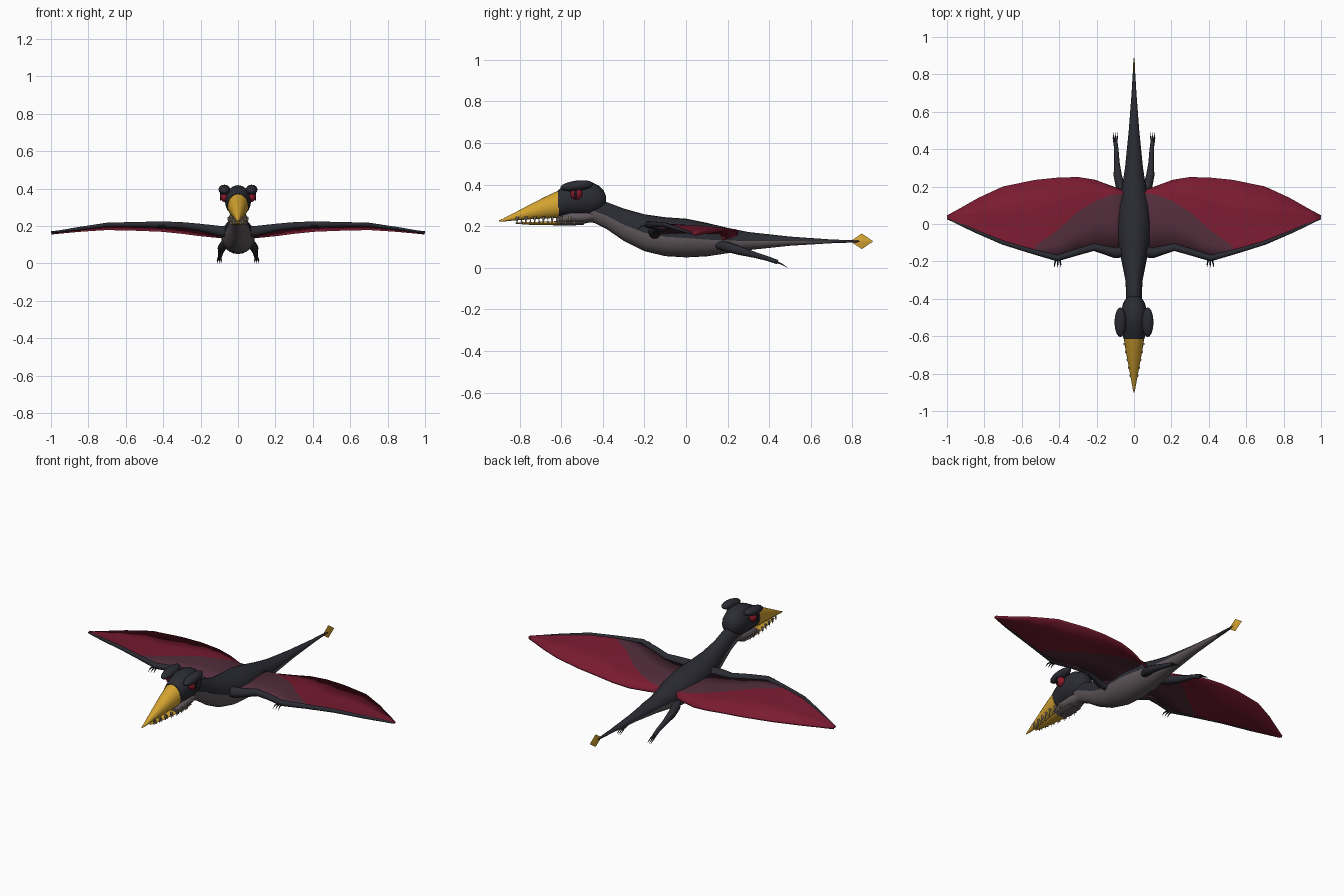
import bpy, bmesh, math
from mathutils import Vector

if "Cube" in bpy.data.objects:
    bpy.data.objects.remove(bpy.data.objects["Cube"])

def mat(name, rgb):
    m = bpy.data.materials.new(name)
    m.diffuse_color = (*rgb, 1)
    m.use_nodes = True
    m.node_tree.nodes["Principled BSDF"].inputs["Base Color"].default_value = m.diffuse_color
    return m

DARK = mat("charcoal skin", (0.024, 0.025, 0.033))
BELLY = mat("grey belly", (0.118, 0.098, 0.104))
GOLD = mat("gold horn", (0.66, 0.37, 0.03))
RED = mat("crimson membrane", (0.195, 0.011, 0.03))
PLUM = mat("plum membrane", (0.085, 0.027, 0.044))
EYE = mat("red eye", (0.26, 0.01, 0.025))
TOOTH = mat("ivory", (0.42, 0.33, 0.22))
BLACK = mat("black pupil", (0.008, 0.008, 0.01))

def finish(name, bm, mats, smooth=True):
    bmesh.ops.recalc_face_normals(bm, faces=bm.faces)
    me = bpy.data.meshes.new(name)
    bm.to_mesh(me)
    bm.free()
    ob = bpy.data.objects.new(name, me)
    bpy.context.collection.objects.link(ob)
    for m in mats:
        me.materials.append(m)
    if smooth:
        bpy.ops.object.select_all(action='DESELECT')
        ob.select_set(True)
        bpy.context.view_layer.objects.active = ob
        bpy.ops.object.shade_smooth_by_angle(angle=math.radians(50))
    return ob

def skin(bm, rings):
    n = len(rings[0])
    for a, b in zip(rings, rings[1:]):
        for i in range(n):
            bm.faces.new((a[i], a[(i + 1) % n], b[(i + 1) % n], b[i]))
    bm.faces.new(rings[0])
    bm.faces.new(rings[-1])

def loft(name, stations, mats, n=20, under=None):
    """Oval rings along y from (y, bottom, top, half width); lower faces may take a second colour."""
    bm = bmesh.new()
    rings = []
    for y, lo, hi, w in stations:
        c, h = (lo + hi) / 2, (hi - lo) / 2
        rings.append([bm.verts.new((w * math.cos(2 * math.pi * i / n), y,
                                    c + h * math.sin(2 * math.pi * i / n))) for i in range(n)])
    skin(bm, rings)
    if under:
        bm.faces.ensure_lookup_table()
        for k in range(len(rings) - 1):
            for i in range(n // 2, n):
                f = bm.faces[k * n + i]
                if under[0] < f.calc_center_median().y < under[1]:
                    f.material_index = 1
    return finish(name, bm, mats)

def add_tube(bm, pts, radii, n=8):
    pts = [Vector(p) for p in pts]
    rings = []
    for i, p in enumerate(pts):
        d = (pts[min(i + 1, len(pts) - 1)] - pts[max(i - 1, 0)]).normalized()
        s = d.cross(Vector((0, 0, 1))).normalized()
        u = s.cross(d)
        rings.append([bm.verts.new(p + radii[i] * (s * math.cos(t) + u * math.sin(t)))
                      for t in (2 * math.pi * j / n for j in range(n))])
    skin(bm, rings)

def ball(name, loc, size, m, rot=(0, 0, 0), seg=18):
    bm = bmesh.new()
    bmesh.ops.create_uvsphere(bm, u_segments=seg, v_segments=12, radius=1)
    for v in bm.verts:
        v.co = Vector((v.co.x * size[0], v.co.y * size[1], v.co.z * size[2]))
    ob = finish(name, bm, [m])
    ob.location, ob.rotation_euler = loc, rot
    return ob

# Body, neck and tail in one loft
loft("body", [(-.49, .225, .33, .035), (-.44, .215, .33, .043), (-.38, .185, .315, .042),
              (-.30, .13, .285, .046), (-.20, .08, .257, .066), (-.10, .056, .243, .086),
              (0, .05, .236, .091), (.10, .055, .216, .084), (.20, .07, .192, .064),
              (.30, .085, .172, .048), (.50, .106, .15, .028), (.70, .118, .136, .013),
              (.85, .123, .131, .004)], [DARK, BELLY], 24, (-.5, .72))

# Head, beak and jaw
loft("head", [(-.385, .315, .345, .018), (-.395, .29, .37, .04), (-.42, .265, .395, .057),
              (-.46, .25, .415, .068), (-.51, .25, .418, .07), (-.56, .25, .405, .067),
              (-.615, .25, .374, .056)], [DARK])
loft("upper_beak", [(-.61, .24, .373, .055), (-.68, .237, .34, .044), (-.75, .233, .304, .031),
                    (-.82, .228, .267, .018), (-.88, .222, .236, .007), (-.9, .222, .228, .002)], [GOLD])
loft("cheek", [(-.43, .225, .275, .035), (-.49, .212, .275, .05), (-.56, .213, .27, .052),
               (-.625, .212, .24, .04)], [BELLY])
loft("lower_jaw", [(-.60, .204, .225, .04), (-.68, .205, .222, .029), (-.76, .207, .22, .019),
                   (-.82, .212, .218, .006)], [GOLD], 12)
loft("jaw_hinge", [(-.49, .207, .225, .04), (-.55, .203, .225, .044), (-.61, .203, .224, .04)], [BELLY], 12)

# Teeth: both rows, both sides
bm = bmesh.new()
for s in (-1, 1):
    for i in range(7):
        y = -.81 + i * .042
        w = min(.016 + (y + .82) * .19, .05)
        add_tube(bm, [(s * w, y, .246), (s * (w + .002), y - .003, .21)], [.008, .0006], 6)
        add_tube(bm, [(s * w * .82, y + .021, .212), (s * w * .9, y + .019, .236)], [.006, .0006], 6)
finish("teeth", bm, [TOOTH], False)

# Eyes under heavy brows
for s, side in ((-1, "left"), (1, "right")):
    ball(side + "_eye", (s * .072, -.527, .357), (.023, .029, .029), EYE)
    ball(side + "_pupil", (s * .0925, -.53, .357), (.0045, .008, .023), BLACK, seg=10)
    ball(side + "_brow", (s * .073, -.525, .394), (.031, .08, .025), DARK, (math.radians(7), 0, 0))

# Wing stations: x, leading y, plum border y, trailing y, leading z, middle z, trailing z
WING = [(.04, -.13, .165, .17, .165, .165, .135), (.12, -.15, .155, .20, .172, .172, .142),
        (.21, -.12, .12, .235, .185, .182, .152), (.30, -.14, .065, .25, .195, .194, .164),
        (.41, -.18, -.035, .247, .203, .203, .175), (.53, -.15, -.12, .235, .204, .205, .18),
        (.70, -.10, -.09, .20, .202, .203, .184), (.83, -.045, -.035, .14, .186, .187, .176),
        (.94, .003, .01, .077, .17, .171, .166), (1.0, .03, .035, .045, .163, .164, .16)]
for s, side in ((-1, "left"), (1, "right")):
    # Membrane with the plum patch ending on its own edge row
    bm = bmesh.new()
    cols = []
    for x, yl, ym, yt, zl, zm, zt in WING:
        row = [(yl, zl), ((yl + ym) / 2, (zl + zm) / 2 + .002), (ym, zm),
               ((ym + yt) / 2, (zm + zt) / 2 + .004), (yt, zt)]
        cols.append([bm.verts.new((s * min(x, .998), y, z)) for y, z in row])
    for k, (a, b) in enumerate(zip(cols, cols[1:])):
        for j in range(4):
            f = bm.faces.new((a[j], b[j], b[j + 1], a[j + 1]))
            f.material_index = 1 if j < 2 and k < 5 else 0
    wing = finish(side + "_wing_membrane", bm, [RED, PLUM])
    mod = wing.modifiers.new("thickness", 'SOLIDIFY')
    mod.thickness, mod.offset = .012, 0

    # Arm bones along the leading edge, with finger claws at the bend
    bm = bmesh.new()
    add_tube(bm, [(s * .03, -.14, .165), (s * .1, -.155, .174), (s * .215, -.124, .194),
                  (s * .31, -.152, .204), (s * .41, -.183, .208), (s * .55, -.145, .209),
                  (s * .70, -.10, .207), (s * .85, -.037, .186), (s * .997, .03, .165)],
             [.036, .028, .02, .018, .017, .013, .011, .009, .005], 10)
    finish(side + "_arm", bm, [DARK])
    bm = bmesh.new()
    for d in (-.016, 0, .016):
        add_tube(bm, [(s * (.408 + d * .6), -.185, .203), (s * (.408 + d), -.215, .20),
                      (s * (.408 + d * 1.1), -.233, .186)], [.005, .0035, .0006], 6)
    finish(side + "_hand_claws", bm, [DARK])

    # Trailing hind leg and toes
    bm = bmesh.new()
    add_tube(bm, [(s * .048, .14, .115), (s * .073, .2, .1), (s * .087, .26, .082),
                  (s * .092, .33, .062), (s * .094, .39, .045), (s * .099, .44, .027)],
             [.02, .025, .022, .015, .012, .011], 10)
    finish(side + "_leg", bm, [DARK])
    bm = bmesh.new()
    for d in (-.01, 0, .01):
        add_tube(bm, [(s * (.1 + d * .4), .43, .03), (s * (.1 + d), .46, .018),
                      (s * (.1 + d * 1.1), .488, .001)], [.006, .004, .0006], 6)
    finish(side + "_toes", bm, [DARK])

# Diamond plate at the tail tip
bm = bmesh.new()
mid = [bm.verts.new(p) for p in ((0, .79, .127), (0, .845, .165), (0, .9, .127), (0, .845, .09))]
for x in (-.006, .006):
    c = bm.verts.new((x, .845, .127))
    for i in range(4):
        bm.faces.new((mid[i], mid[(i + 1) % 4], c))
finish("tail_diamond", bm, [GOLD], False)
